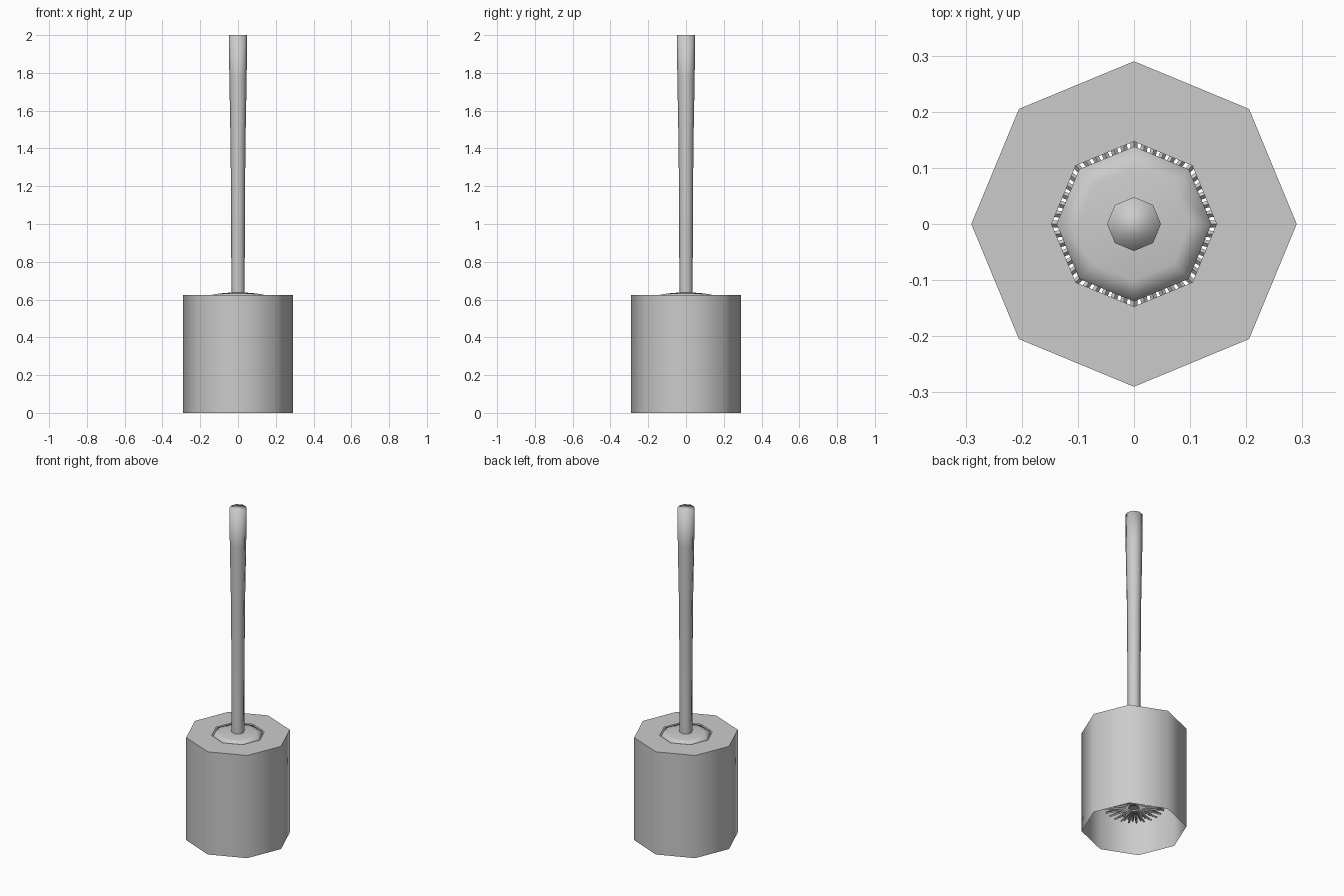
import bpy, bmesh
from math import sin, cos, tau, sqrt
from mathutils import Matrix, Vector

cube = bpy.data.objects.get("Cube")
if cube:
    bpy.data.objects.remove(cube, do_unlink=True)

SIDES = 8

grey = bpy.data.materials.new("light grey plastic")
grey.use_nodes = True
grey.diffuse_color = (0.6, 0.6, 0.6, 1)
grey.node_tree.nodes["Principled BSDF"].inputs["Base Color"].default_value = (0.6, 0.6, 0.6, 1)


def finish(name, bm, smooth_angle=None):
    """Turn a bmesh into a named, coloured object."""
    mesh = bpy.data.meshes.new(name)
    bm.to_mesh(mesh)
    bm.free()
    mesh.materials.append(grey)
    obj = bpy.data.objects.new(name, mesh)
    bpy.context.collection.objects.link(obj)
    if smooth_angle is not None:
        bpy.ops.object.select_all(action='DESELECT')
        obj.select_set(True)
        bpy.context.view_layer.objects.active = obj
        bpy.ops.object.shade_smooth_by_angle(angle=smooth_angle)
    return obj


def lathe(name, profile, smooth_angle, cap_start=False, cap_end=False):
    """Revolve (radius, z) points, listed bottom to top, into an octagonal shell."""
    bm = bmesh.new()
    rings = [[bm.verts.new((r * cos(tau * i / SIDES), r * sin(tau * i / SIDES), z))
              for i in range(SIDES)] for r, z in profile]
    for low, high in zip(rings, rings[1:]):
        for i in range(SIDES):
            j = (i + 1) % SIDES
            bm.faces.new((low[i], low[j], high[j], high[i]))
    if cap_start:
        bm.faces.new(rings[0][::-1])
    if cap_end:
        bm.faces.new(rings[-1])
    return finish(name, bm, smooth_angle)


# Holder: thin shell, open underneath, with a hole in its top
lathe("holder", [(0.29, 0), (0.29, 0.625), (0.147, 0.625)], 1.0)

# Handle: tapered rod with a straight grip
lathe("handle", [(0.035, 0.6), (0.036, 0.9), (0.039, 1.4), (0.046, 1.78), (0.048, 2)],
      3.1, cap_end=True)

# Splash cap: shallow dome that sits in the hole
lathe("splash_cap", [(0.03, 0.6), (0.138, 0.605), (0.138, 0.625), (0.1, 0.632), (0.03, 0.638)],
      3.1, cap_start=True, cap_end=True)

# Brush core: rod that carries the bristles
lathe("brush_core", [(0.035, 0.14), (0.035, 0.6)], 1.0, cap_start=True)

# Bristles: staggered rings of thin radial spikes, rounded off at the bottom
ROWS, COLUMNS = 28, 24
bm = bmesh.new()
for row in range(ROWS):
    z = 0.135 + 0.44 * row / (ROWS - 1)
    reach = 0.19 * sqrt(min(1, 0.75 + 0.08 * row))
    for col in range(COLUMNS):
        angle = tau * (col + 0.5 * (row % 2)) / COLUMNS
        out = Vector((cos(angle), sin(angle), 0))
        length = reach - 0.03
        place = (Matrix.Translation(out * (0.03 + length / 2) + Vector((0, 0, z)))
                 @ out.to_track_quat('Z', 'Y').to_matrix().to_4x4())
        bmesh.ops.create_cone(bm, cap_ends=True, segments=4, radius1=0.006,
                              radius2=0.006, depth=length, matrix=place)
finish("bristles", bm)
